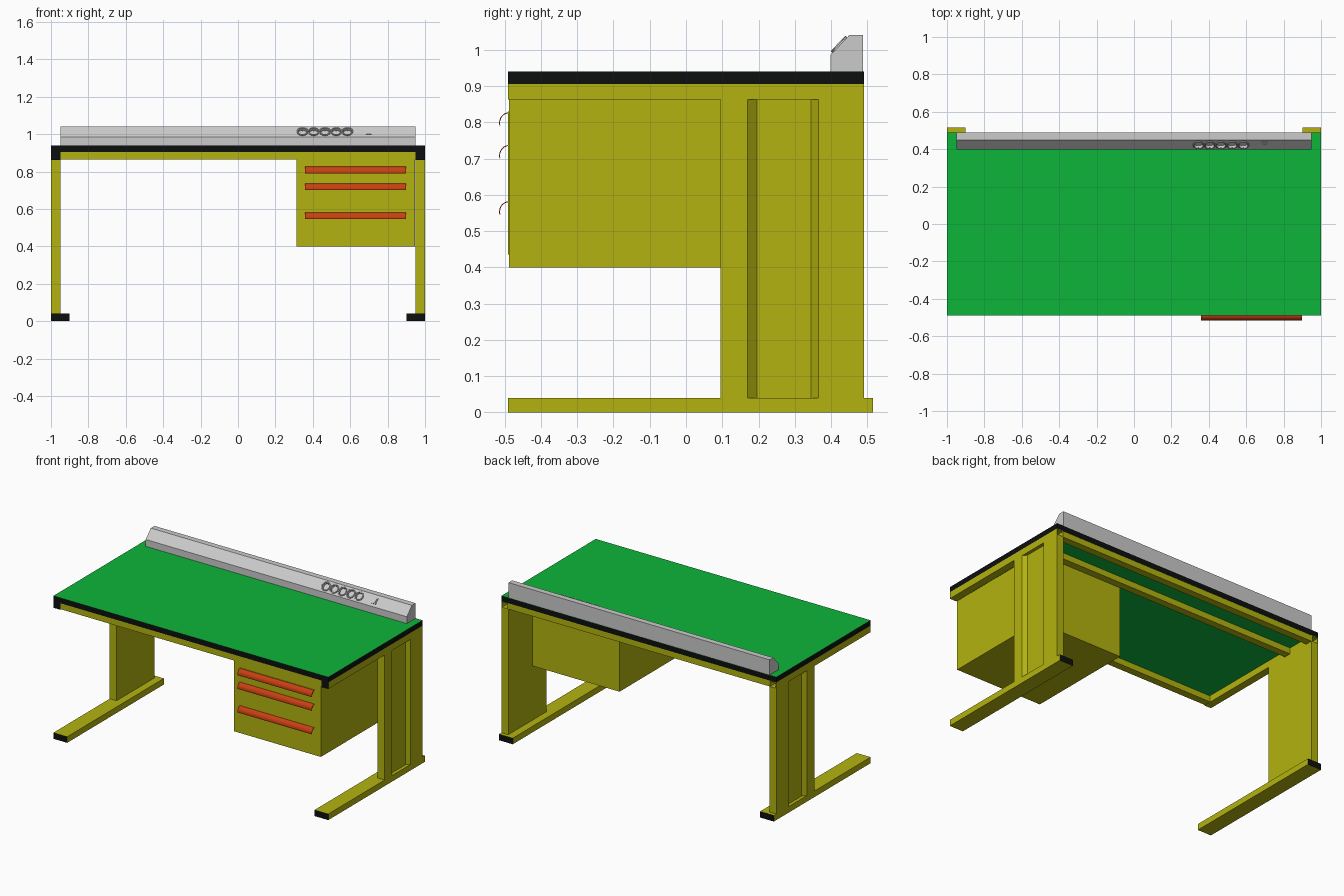
import bpy, bmesh, math
from mathutils import Matrix, Vector

if "Cube" in bpy.data.objects:
    bpy.data.objects.remove(bpy.data.objects["Cube"])


def material(name, rgb):
    m = bpy.data.materials.new(name)
    m.diffuse_color = (*rgb, 1)
    m.use_nodes = True
    m.node_tree.nodes["Principled BSDF"].inputs["Base Color"].default_value = m.diffuse_color
    return m


YELLOW = material("yellow_paint", (0.45, 0.45, 0.005))
BLACK = material("black_plastic", (0.004, 0.005, 0.005))
GREEN = material("green_laminate", (0.004, 0.46, 0.042))
RED = material("red_handle", (0.58, 0.05, 0.006))


def finish(name, bm, *mats):
    bmesh.ops.recalc_face_normals(bm, faces=bm.faces)
    me = bpy.data.meshes.new(name)
    bm.to_mesh(me)
    bm.free()
    for m in mats:
        me.materials.append(m)
    ob = bpy.data.objects.new(name, me)
    bpy.context.collection.objects.link(ob)
    return ob


def box_bm(x0, x1, y0, y1, z0, z1):
    bm = bmesh.new()
    bmesh.ops.create_cube(bm, size=1)
    bm.normal_update()
    for v in bm.verts:
        v.co = Vector(((x0 + x1) / 2 + v.co.x * (x1 - x0),
                       (y0 + y1) / 2 + v.co.y * (y1 - y0),
                       (z0 + z1) / 2 + v.co.z * (z1 - z0)))
    bm.normal_update()
    return bm


def box(name, bounds, mat, cap=None, is_cap=None):
    """Box whose faces passing is_cap(normal) take the cap material."""
    bm = box_bm(*bounds)
    for f in bm.faces:
        f.material_index = int(bool(is_cap and is_cap(f.normal)))
    return finish(name, bm, *[m for m in (mat, cap) if m])


def extrude(name, points, offset, *mats):
    """Closed 3D outline swept along offset."""
    bm = bmesh.new()
    face = bm.faces.new([bm.verts.new(p) for p in points])
    new = bmesh.ops.extrude_face_region(bm, geom=[face])["geom"]
    bmesh.ops.translate(bm, vec=offset, verts=[g for g in new if isinstance(g, bmesh.types.BMVert)])
    return finish(name, bm, *mats)


def smooth(ob):
    bpy.ops.object.select_all(action='DESELECT')
    ob.select_set(True)
    bpy.context.view_layer.objects.active = ob
    bpy.ops.object.shade_smooth_by_angle(angle=math.radians(35))


# Worktop: green faces with a black edge band
box("worktop", (-1, 1, -0.49, 0.49, 0.905, 0.94), GREEN, BLACK, lambda n: abs(n.z) < 0.5)

# Under-frame rails running across
for name, y0, y1 in (("front_rail", -0.488, -0.44), ("middle_rail", 0.245, 0.293),
                     ("back_rail", 0.44, 0.488)):
    box(name, (-0.95, 0.95, y0, y1, 0.865, 0.905), YELLOW)

for side, s in (("left", -1), ("right", 1)):
    # Side rail: tube with a black front cap and an open back end
    bm = box_bm(*sorted((s * 0.95, s)), -0.49, 0.49, 0.862, 0.905)
    for f in bm.faces:
        f.material_index = int(f.normal.y < -0.5)
    back = [f for f in bm.faces if f.normal.y > 0.5]
    bmesh.ops.inset_individual(bm, faces=back, thickness=0.006)
    new = bmesh.ops.extrude_discrete_faces(bm, faces=back)["faces"]
    bmesh.ops.translate(bm, vec=(0, -0.2, 0), verts=new[0].verts)
    finish(side + "_side_rail", bm, YELLOW, BLACK)

    # Leg column with a shallow channel on its outer face
    outline = [(0.95, 0.095), (1, 0.095), (1, 0.17), (0.978, 0.195),
               (0.978, 0.345), (1, 0.365), (1, 0.49), (0.95, 0.49)]
    extrude(side + "_leg", [(s * x, y, 0.04) for x, y in outline], (0, 0, 0.822), YELLOW)

    # Foot with black ends
    box(side + "_foot", (*sorted((s * 0.9, s)), -0.49, 0.515, 0, 0.04),
        YELLOW, BLACK, lambda n: abs(n.y) > 0.5)

# Drawer cabinet
box("drawer_cabinet", (0.312, 0.945, -0.488, 0.245, 0.4, 0.866), YELLOW)
box("drawer_panel", (0.357, 0.9, -0.49, -0.47, 0.435, 0.83), YELLOW)

# Curved sheet handles
for i, top in enumerate((0.827, 0.737, 0.582)):
    angles = [math.radians(90 + 105 * k / 12) for k in range(13)]
    arc = [(-0.488 + 0.027 * math.cos(a), top - 0.029 + 0.029 * math.sin(a)) for a in angles]
    arc += [(-0.488 + 0.0245 * math.cos(a), top - 0.029 + 0.0265 * math.sin(a))
            for a in reversed(angles)]
    smooth(extrude(f"drawer_handle_{i + 1}", [(0.357, y, z) for y, z in arc], (0.541, 0, 0), RED))

# Power console along the back edge
profile = [(0.398, 0.94), (0.398, 0.985), (0.45, 1.04), (0.488, 1.04), (0.488, 0.94)]
console = extrude("power_console", [(-0.95, y, z) for y, z in profile], (1.9, 0, 0))

# Local frame of the sloped console face: x along, y up the slope, z outwards
up = Vector((0, 0.052, 0.055)).normalized()
out = Vector((1, 0, 0)).cross(up)


def on_slope(x):
    m = Matrix((Vector((1, 0, 0)), up, out)).transposed().to_4x4()
    m.translation = (x, 0.424, 1.0125)
    return m


socket_x = [0.345 + 0.06 * i for i in range(5)]

# Socket wells cut into the console
bm = bmesh.new()
for x in socket_x:
    bmesh.ops.create_cone(bm, cap_ends=True, segments=24, radius1=0.0245, radius2=0.0245,
                          depth=0.03, matrix=on_slope(x))
cutter = finish("socket_cutter", bm)
cutter.hide_render = True
cutter.hide_set(True)
cut = console.modifiers.new("socket_wells", 'BOOLEAN')
cut.operation = 'DIFFERENCE'
cut.solver = 'EXACT'
cut.object = cutter

for i, x in enumerate(socket_x):
    # Raised socket rim, revolved
    bm = bmesh.new()
    ring = [(0.0295, -0.002), (0.0295, 0.005), (0.028, 0.0065), (0.0235, 0.0065), (0.0235, -0.014)]
    verts = [bm.verts.new((r, 0, z)) for r, z in ring]
    edges = [bm.edges.new((verts[k], verts[(k + 1) % 5])) for k in range(5)]
    bmesh.ops.spin(bm, geom=verts + edges, cent=(0, 0, 0), axis=(0, 0, 1),
                   angle=math.tau, steps=24, use_merge=True)
    bmesh.ops.remove_doubles(bm, verts=bm.verts, dist=1e-5)
    # Earth clips at the top and bottom of the well
    for sy in (-1, 1):
        bmesh.ops.create_cube(bm, size=1, matrix=Matrix.Translation((0, sy * 0.0215, -0.005))
                              @ Matrix.Diagonal((0.006, 0.004, 0.018, 1)))
    bm.transform(on_slope(x))
    smooth(finish(f"socket_{i + 1}", bm))

# Rocker switch
bm = bmesh.new()
for size, pos in (((0.03, 0.04, 0.006), (0, 0, 0.001)), ((0.02, 0.028, 0.006), (0, 0, 0.004))):
    bmesh.ops.create_cube(bm, size=1, matrix=Matrix.Translation(pos) @ Matrix.Diagonal((*size, 1)))
bm.transform(on_slope(0.7))
finish("power_switch", bm)
